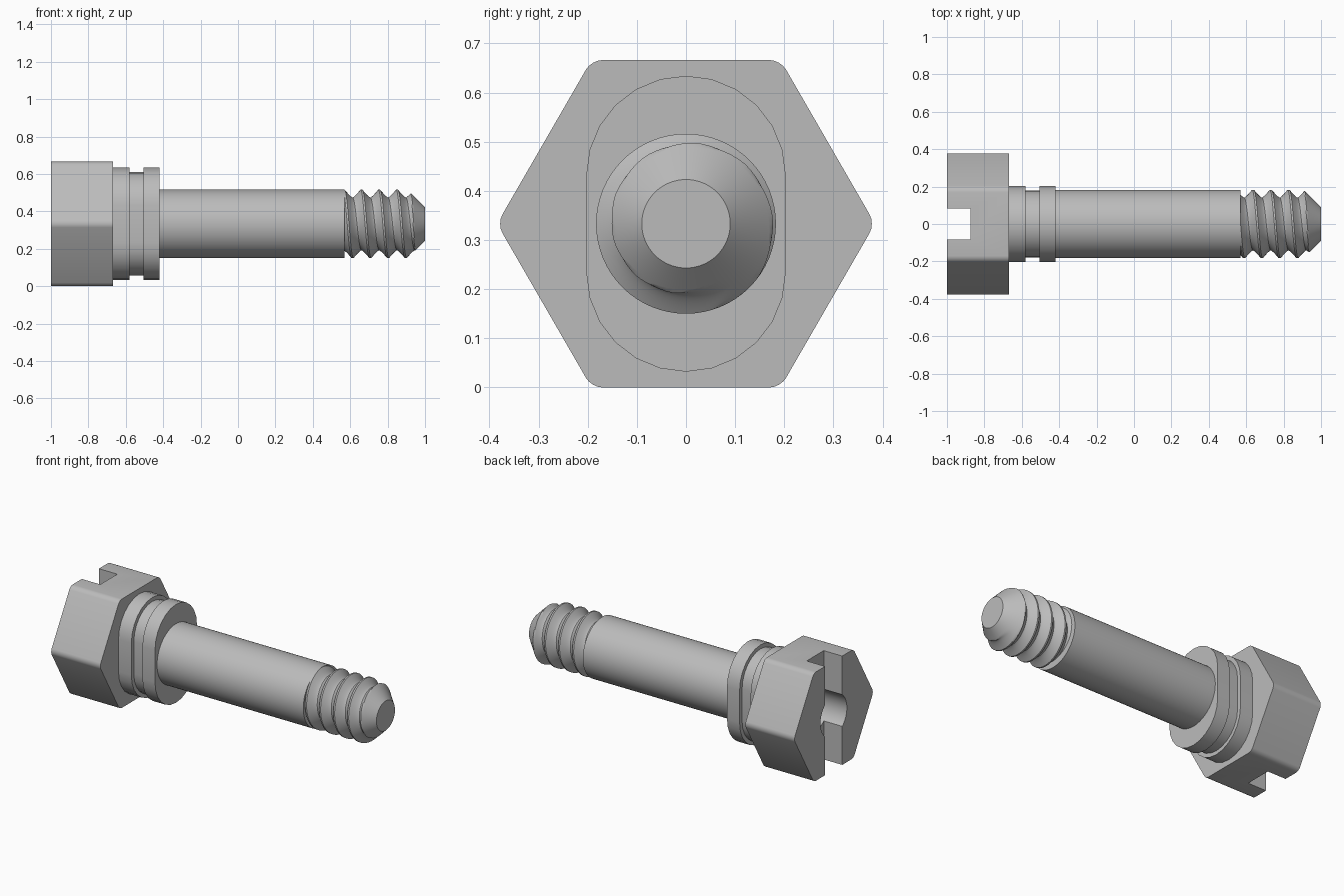
import bpy, bmesh, math
from math import sin, cos, pi, tau, radians

if "Cube" in bpy.data.objects:
    bpy.data.objects.remove(bpy.data.objects["Cube"])

ZC = 0.333            # height of the screw axis
steel = bpy.data.materials.new("steel_grey")
steel.diffuse_color = (0.5, 0.5, 0.5, 1)
steel.use_nodes = True
steel.node_tree.nodes["Principled BSDF"].inputs["Base Color"].default_value = steel.diffuse_color


def finish(bm, name, angle=30):
    bmesh.ops.recalc_face_normals(bm, faces=bm.faces[:])
    me = bpy.data.meshes.new(name)
    bm.to_mesh(me)
    bm.free()
    ob = bpy.data.objects.new(name, me)
    bpy.context.collection.objects.link(ob)
    me.materials.append(steel)
    smooth(ob, angle)
    return ob


def smooth(ob, angle=30):
    bpy.ops.object.select_all(action='DESELECT')
    ob.select_set(True)
    bpy.context.view_layer.objects.active = ob
    bpy.ops.object.shade_smooth_by_angle(angle=radians(angle))


def prism(name, outline, x0, x1, corner=0):
    """Extrude a (y, z) outline along x, optionally rounding its long edges."""
    bm = bmesh.new()
    a = [bm.verts.new((x0, y, z + ZC)) for y, z in outline]
    b = [bm.verts.new((x1, y, z + ZC)) for y, z in outline]
    bm.faces.new(a)
    bm.faces.new(b[::-1])
    n = len(a)
    for i in range(n):
        j = (i + 1) % n
        bm.faces.new((a[i], b[i], b[j], a[j]))
    if corner:
        long_edges = [e for e in bm.edges if abs(e.verts[0].co.x - e.verts[1].co.x) > 0.01]
        bmesh.ops.bevel(bm, geom=long_edges, offset=corner, segments=4,
                        profile=0.5, affect='EDGES')
    return finish(bm, name)


def ring(r, n):
    return [(r * cos(tau * i / n), r * sin(tau * i / n)) for i in range(n)]


def obround(r, half, n=12):
    top = [(r * cos(pi * i / n), half + r * sin(pi * i / n)) for i in range(n + 1)]
    return top + [(-y, -z) for y, z in top]


def cut(ob, cutter):
    cutter.hide_render = True
    mod = ob.modifiers.new("cut", 'BOOLEAN')
    mod.operation = 'DIFFERENCE'
    mod.solver = 'EXACT'
    mod.object = cutter
    bpy.context.view_layer.objects.active = ob
    bpy.ops.object.modifier_apply(modifier=mod.name)
    bpy.data.objects.remove(cutter)


# Hexagonal head with a driver slot and a centre hole
head = prism("hex_head", ring(0.333 / cos(pi / 6), 6), -1, -0.667, corner=0.022)
w = 0.0825
cut(head, prism("slot_cutter", [(-w, -0.5), (w, -0.5), (w, 0.5), (-w, 0.5)], -1.1, -0.875))
cut(head, prism("hole_cutter", ring(0.128, 32), -1.1, -0.78))
smooth(head)

# Flat-sided collar: two flanges with a groove between
for name, r, x0, x1 in (("inner_flange", 0.203, -0.667, -0.58),
                        ("collar_groove", 0.179, -0.58, -0.505),
                        ("outer_flange", 0.203, -0.505, -0.42)):
    prism(name, obround(r, 0.098), x0, x1)

# Plain shank
prism("shank", ring(0.183, 64), -0.42, 0.57)

# Right-handed thread with a chamfered tip, sampled along the helix
START, TIP, PITCH, X0 = 0.57, 1.0, 0.095, 0.66
S, T = 20, 64


def thread_radius(x, turn):
    t = abs(((x - X0) / PITCH - turn + 0.5) % 1 - 0.5) * 2   # 0 at crest, 1 at root
    d = min(1, max(0, (t - 0.1) / 0.9))
    return min(0.141 + 0.042 * (1 - d) ** 1.3, 0.09 + (TIP - x))


bm = bmesh.new()
cols = []
for j in range(T + 1):
    turn = j / T
    a = tau * turn
    col = []
    for k in range(-2 * S, 4 * S + 1):
        x = min(TIP, max(START, X0 + PITCH * (k / S + turn)))
        r = thread_radius(x, turn)
        col.append(bm.verts.new((x, -r * sin(a), ZC + r * cos(a))))
    cols.append(col)
for c, d in zip(cols, cols[1:]):
    for k in range(len(c) - 1):
        bm.faces.new((c[k], c[k + 1], d[k + 1], d[k]))
bmesh.ops.remove_doubles(bm, verts=bm.verts[:], dist=1e-4)
tip = [e for e in bm.edges if e.is_boundary and all(v.co.x > TIP - 1e-4 for v in e.verts)]
bmesh.ops.holes_fill(bm, edges=tip, sides=0)
finish(bm, "thread", 35)
